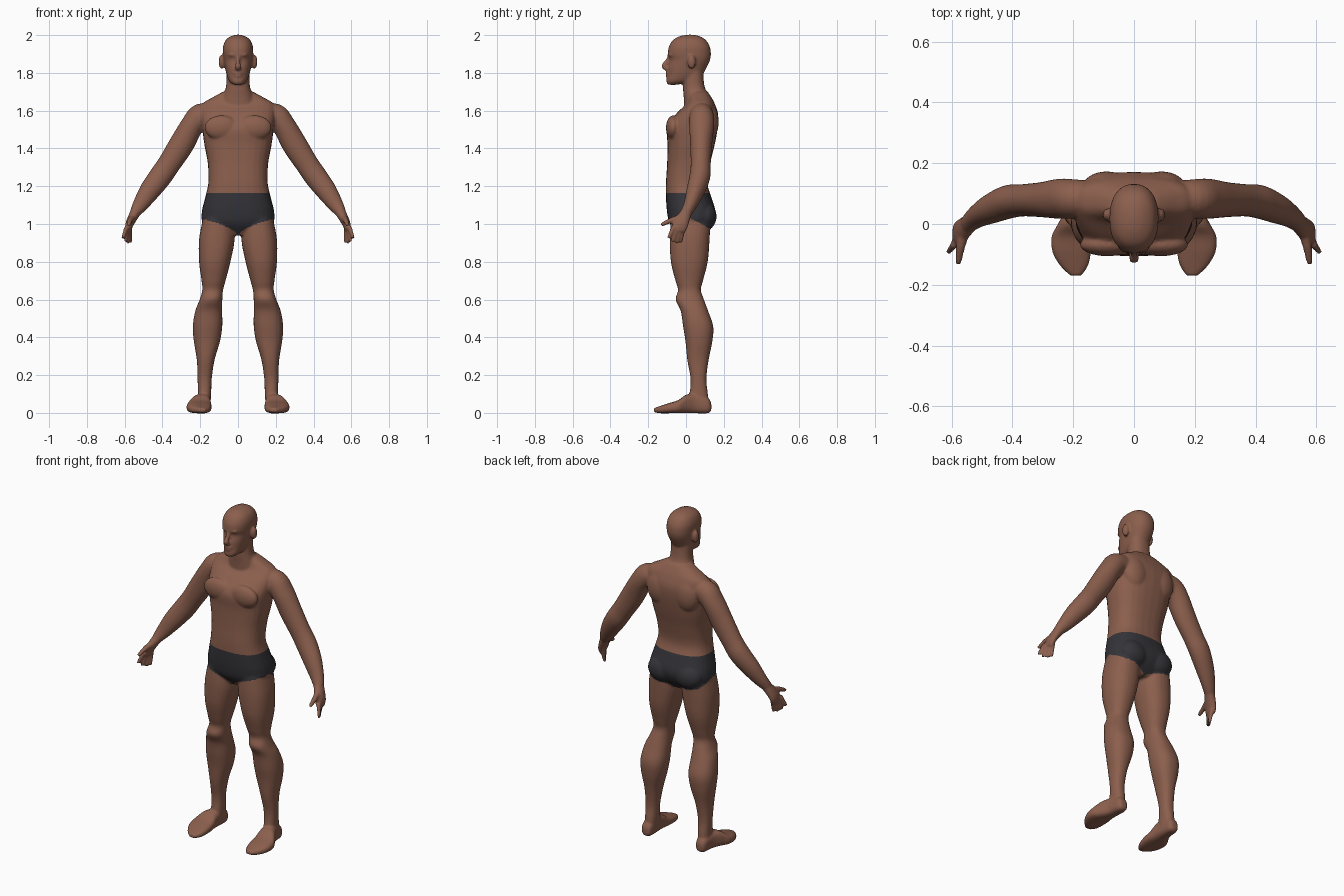
import bpy
import bmesh
import math
from mathutils import Matrix, Vector

SIDES = 28
STEPS = 5
VOXEL = 0.0065
WAISTBAND = 1.165

default_cube = bpy.data.objects.get("Cube")
if default_cube:
    bpy.data.objects.remove(default_cube, do_unlink=True)


def make_material(name, colour):
    material = bpy.data.materials.new(name)
    material.use_nodes = True
    material.diffuse_color = (*colour, 1)
    shader = next(n for n in material.node_tree.nodes if n.type == "BSDF_PRINCIPLED")
    shader.inputs["Base Color"].default_value = (*colour, 1)
    shader.inputs["Roughness"].default_value = 0.8
    return material


skin = make_material("brown skin", (0.26, 0.115, 0.075))
cloth = make_material("charcoal cloth", (0.035, 0.035, 0.042))
bm = bmesh.new()


def smooth_rows(rows):
    """Insert rows along a smooth curve through the given rows."""
    result = []
    last = len(rows) - 1
    for i in range(last):
        before, start = rows[max(i - 1, 0)], rows[i]
        end, after = rows[i + 1], rows[min(i + 2, last)]
        for step in range(STEPS):
            t = step / STEPS
            result.append([
                b + 0.5 * t * (c - a + t * (2 * a - 5 * b + 4 * c - d + t * (3 * (b - c) + d - a)))
                for a, b, c, d in zip(before, start, end, after)])
    return result + [rows[-1]]


def rounded(value, power):
    return math.copysign(abs(value) ** (2 / power), value)


def skin_rings(rings, side):
    """Join a run of point rings into a closed shape, mirrored when side is -1."""
    loops = [[bm.verts.new((p.x * side, p.y, p.z)) for p in ring] for ring in rings]
    for low, high in zip(loops, loops[1:]):
        for i in range(SIDES):
            j = (i + 1) % SIDES
            bm.faces.new((low[i], low[j], high[j], high[i]))
    bm.faces.new(loops[0][::-1])
    bm.faces.new(loops[-1])


def make_ring(centre, across, up, power):
    angles = [math.tau * i / SIDES for i in range(SIDES)]
    return [centre + across * rounded(math.cos(a), power) + up * rounded(math.sin(a), power)
            for a in angles]


def slices(rows, side=1, along_y=False, power=2.3):
    """Loft level slices, each given as position, x range and depth range."""
    rings = []
    for pos, x0, x1, d0, d1 in smooth_rows(rows):
        x, d = (x0 + x1) / 2, (d0 + d1) / 2
        centre = Vector((x, pos, d) if along_y else (x, d, pos))
        depth = Vector((0, 0, 1) if along_y else (0, 1, 0))
        rings.append(make_ring(centre, Vector(((x1 - x0) / 2, 0, 0)), depth * (d1 - d0) / 2, power))
    skin_rings(rings, side)


def centred(rows, power=2.3):
    slices([(z, -w, w, front, back) for z, w, front, back in rows], power=power)


def limb(rows, side=1):
    """Loft rings square to a path: x, y, z, radius along y, other radius."""
    rows = smooth_rows(rows)
    points = [Vector(row[:3]) for row in rows]
    rings = []
    for i, row in enumerate(rows):
        along = (points[min(i + 1, len(rows) - 1)] - points[max(i - 1, 0)]).normalized()
        other = along.cross(Vector((0, 1, 0))).normalized()
        rings.append(make_ring(points[i], other.cross(along) * row[3], other * row[4], 2))
    skin_rings(rings, side)


def finger(path, thick, thin, side):
    radii = [thick + (thin - thick) * i / (len(path) - 1) for i in range(len(path))]
    limb([(*p, r, r) for p, r in zip(path, radii)], side)


def ball(centre, radii, side=1):
    x, y, z = centre
    matrix = Matrix.Translation((x * side, y, z)) @ Matrix.Diagonal((*radii, 1))
    bmesh.ops.create_uvsphere(bm, u_segments=24, v_segments=16, radius=1, matrix=matrix)


# Torso from crotch to shoulders: z, half width, front, back
centred([
    (.94, .07, -.04, .09), (1, .18, -.085, .14), (1.06, .192, -.1, .157),
    (1.14, .174, -.106, .135), (1.22, .157, -.106, .113), (1.32, .16, -.1, .128),
    (1.42, .178, -.098, .152), (1.51, .19, -.1, .168), (1.58, .198, -.055, .17),
    (1.635, .19, 0, .153), (1.67, .135, .015, .135), (1.7, .08, .02, .115)], power=2.5)

# Neck
centred([(1.6, .1, -.01, .14), (1.67, .082, -.012, .122),
         (1.73, .063, -.016, .098), (1.82, .06, -.01, .09)])

# Head from chin to crown
centred([
    (1.737, .022, -.095, -.05), (1.755, .045, -.104, .03), (1.79, .06, -.098, .085),
    (1.83, .069, -.096, .11), (1.868, .076, -.087, .127), (1.9, .08, -.096, .132),
    (1.94, .079, -.09, .126), (1.975, .064, -.068, .104), (1.995, .035, -.03, .07),
    (2.002, .008, .01, .03)])

# Brow, nose, lips
ball((0, -.082, 1.895), (.052, .016, .01))
limb([(0, -.083, 1.89, .012, .01), (0, -.102, 1.86, .011, .01),
      (0, -.116, 1.835, .014, .016), (0, -.094, 1.815, .01, .014)])
ball((0, -.095, 1.797), (.026, .013, .008))
ball((0, -.094, 1.782), (.022, .013, .008))

for side in (1, -1):
    # Ear, chest muscle, shoulder blade, buttock
    ball((.086, .03, 1.858), (.017, .022, .038), side)
    ball((.088, -.068, 1.51), (.09, .038, .065), side)
    ball((.09, .12, 1.54), (.08, .053, .1), side)
    ball((.088, .1, 1.04), (.088, .062, .075), side)

    # Leg: z, inner x, outer x, front, back
    slices([
        (1.03, .03, .185, -.08, .13), (.92, .018, .206, -.086, .125),
        (.8, .04, .206, -.08, .115), (.7, .066, .193, -.056, .09),
        (.65, .079, .189, -.042, .079), (.6, .083, .203, -.055, .095),
        (.54, .084, .226, -.028, .117), (.46, .083, .239, -.016, .144),
        (.38, .095, .234, -.003, .14), (.28, .124, .218, .007, .12),
        (.18, .139, .214, .024, .108), (.1, .142, .213, .018, .116),
        (.03, .147, .215, 0, .12)], side)

    # Foot from heel to toe: y, inner x, outer x, bottom, top
    slices([
        (.134, .165, .2, .012, .05), (.115, .15, .215, -.002, .08),
        (.05, .146, .226, -.002, .1), (0, .144, .25, -.002, .096),
        (-.04, .14, .271, -.002, .068), (-.09, .141, .269, -.002, .052),
        (-.135, .15, .245, -.002, .037), (-.17, .172, .21, .004, .025)],
        side, along_y=True, power=2.8)

    # Arm from shoulder to wrist
    limb([
        (.12, .085, 1.575, .055, .055), (.195, .083, 1.57, .064, .068),
        (.243, .083, 1.52, .066, .062), (.3, .08, 1.42, .058, .066),
        (.365, .078, 1.318, .053, .061), (.412, .073, 1.25, .055, .061),
        (.468, .05, 1.175, .048, .055), (.515, .024, 1.105, .036, .042),
        (.545, 0, 1.06, .029, .029)], side)

    # Palm, fingers, thumb
    limb([(.54, .004, 1.065, .029, .028), (.56, -.015, 1.03, .037, .025),
          (.576, -.03, .995, .041, .021), (.582, -.04, .965, .036, .014)], side)
    for i in range(4):
        t = i / 3
        root = Vector((.59, -.066, .985)).lerp(Vector((.572, -.012, .98)), t)
        tip = Vector((.61, -.092, .925)).lerp(Vector((.568, -.03, .9)), t)
        tip.z -= .012 * math.sin(math.pi * t)
        finger([root, root.lerp(tip, .5), tip], .0125, .009, side)
    finger([(.555, -.015, 1.035), (.57, -.075, 1.02), (.578, -.132, .995)], .02, .01, side)

# Fuse the parts into one smooth body
bmesh.ops.recalc_face_normals(bm, faces=bm.faces)
mesh = bpy.data.meshes.new("body")
bm.to_mesh(mesh)
bm.free()
body = bpy.data.objects.new("body", mesh)
bpy.context.scene.collection.objects.link(body)
remesh = body.modifiers.new("fuse", "REMESH")
remesh.mode = "VOXEL"
remesh.voxel_size = VOXEL
relax = body.modifiers.new("relax", "SMOOTH")
relax.factor = 0.5
relax.iterations = 5
bpy.context.view_layer.objects.active = body
body.select_set(True)
for modifier in list(body.modifiers):
    bpy.ops.object.modifier_apply(modifier=modifier.name)

# Briefs: straight waistband, leg openings rising toward the hips
mesh = body.data
mesh.materials.clear()
mesh.materials.append(skin)
mesh.materials.append(cloth)
bm = bmesh.new()
bm.from_mesh(mesh)
bmesh.ops.bisect_plane(bm, geom=bm.verts[:] + bm.edges[:] + bm.faces[:],
                       plane_co=(0, 0, WAISTBAND), plane_no=(0, 0, 1))
for face in bm.faces:
    face.smooth = True
    x, y, z = face.calc_center_median()
    rise = .1 if y < .03 else max(.055, .1 - .5 * (y - .03))
    opening = .93 + rise * math.sqrt(min(abs(x) / .2, 1))
    face.material_index = int(abs(x) < .3 and opening < z < WAISTBAND)
bm.to_mesh(mesh)
bm.free()
